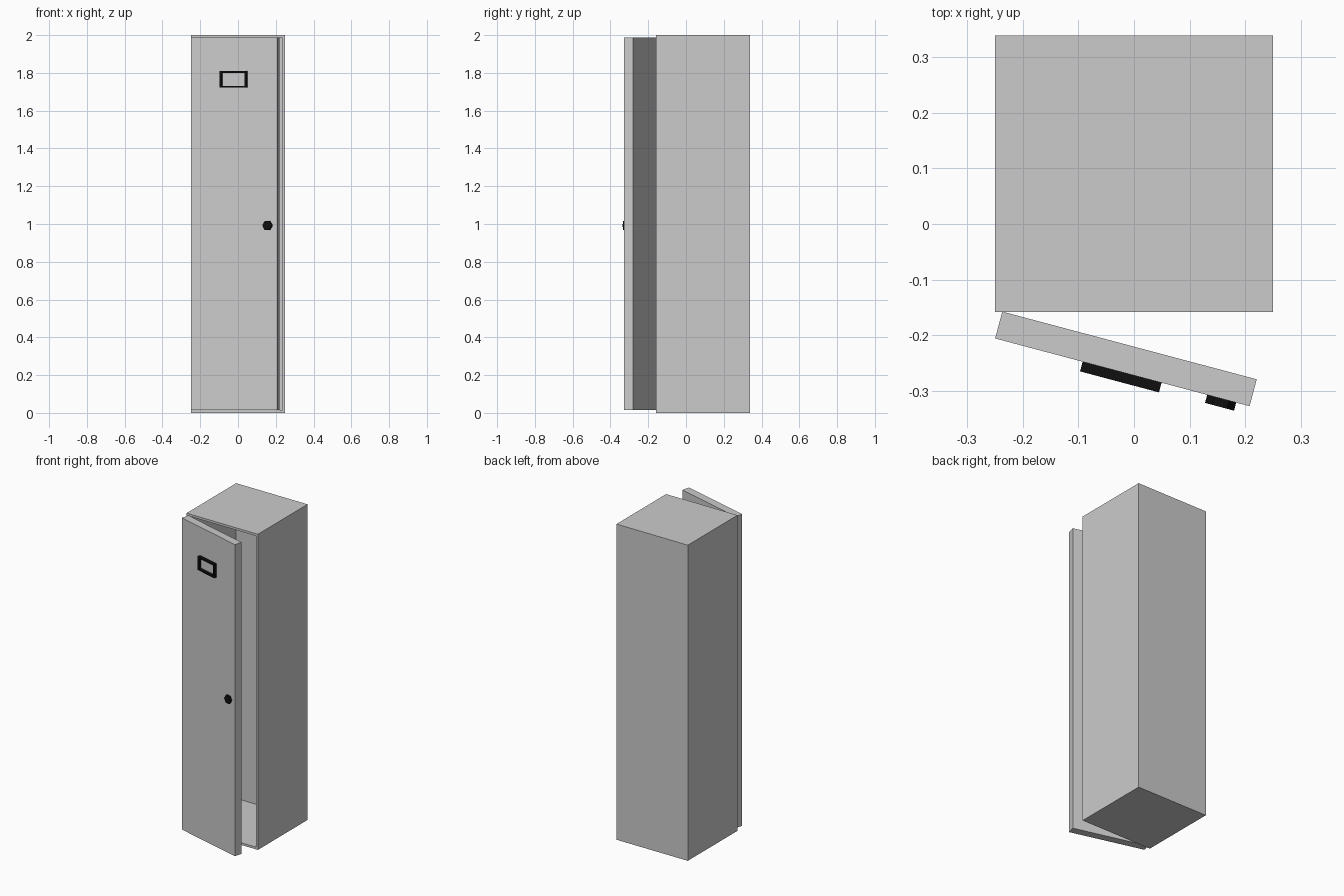
import bpy, bmesh, math
from mathutils import Matrix, Vector

if "Cube" in bpy.data.objects:
    bpy.data.objects.remove(bpy.data.objects["Cube"])

black = bpy.data.materials.new("black")
black.diffuse_color = (0.005, 0.005, 0.005, 1)
black.use_nodes = True
black.node_tree.nodes["Principled BSDF"].inputs["Base Color"].default_value = black.diffuse_color


def add_object(name, bm, mat=None):
    bmesh.ops.recalc_face_normals(bm, faces=bm.faces)
    me = bpy.data.meshes.new(name)
    bm.to_mesh(me)
    bm.free()
    ob = bpy.data.objects.new(name, me)
    bpy.context.collection.objects.link(ob)
    if mat:
        me.materials.append(mat)
    return ob


def box(lo, hi):
    lo, hi = Vector(lo), Vector(hi)
    bm = bmesh.new()
    bmesh.ops.create_cube(bm, size=1, matrix=Matrix.Translation((lo + hi) / 2)
                          @ Matrix.Diagonal((*(hi - lo), 1)))
    return bm


# Cabinet: box with its front inset and pushed in to hollow it out
bm = box((-0.25, -0.158, 0), (0.25, 0.339, 2))
bm.normal_update()
front = min(bm.faces, key=lambda f: f.normal.y)
bmesh.ops.inset_region(bm, faces=[front], thickness=0.02)
pushed = bmesh.ops.extrude_discrete_faces(bm, faces=[front])["faces"][0]
bmesh.ops.translate(bm, verts=pushed.verts, vec=(0, 0.477, 0))
add_object("cabinet", bm)

# Door parts share a frame: origin at the front hinge edge, swung open 15 degrees
swing = Matrix.Translation((-0.25, -0.206, 0)) @ Matrix.Rotation(math.radians(-14.9), 4, 'Z')
door = add_object("door", box((0, 0, 0.014), (0.474, 0.05, 1.988)))

# Label holder: flat ring extruded off the door
bm = box((0.163, -0.018, 1.722), (0.310, 0, 1.809))
bm.normal_update()
caps = [f for f in bm.faces if abs(f.normal.y) > 0.9]
bmesh.ops.inset_individual(bm, faces=caps, thickness=0.014)
bmesh.ops.bridge_loops(bm, edges=[e for f in caps for e in f.edges])
bmesh.ops.delete(bm, geom=caps, context='FACES_ONLY')
label_holder = add_object("label_holder", bm, black)

# Six-sided knob
bm = bmesh.new()
bmesh.ops.create_cone(bm, cap_ends=True, segments=6, radius1=0.027, radius2=0.027, depth=0.015,
                      matrix=Matrix.Translation((0.422, -0.0075, 0.992))
                      @ Matrix.Rotation(math.pi / 2, 4, 'X')
                      @ Matrix.Rotation(math.pi / 2, 4, 'Z'))
# keep corners pointing left and right
if max(v.co.x for v in bm.verts) < 0.422 + 0.026:
    bmesh.ops.rotate(bm, verts=bm.verts, cent=(0.422, 0, 0.992),
                     matrix=Matrix.Rotation(math.pi / 6, 3, 'Y'))
knob = add_object("knob", bm, black)

for part in (door, label_holder, knob):
    part.matrix_world = swing
